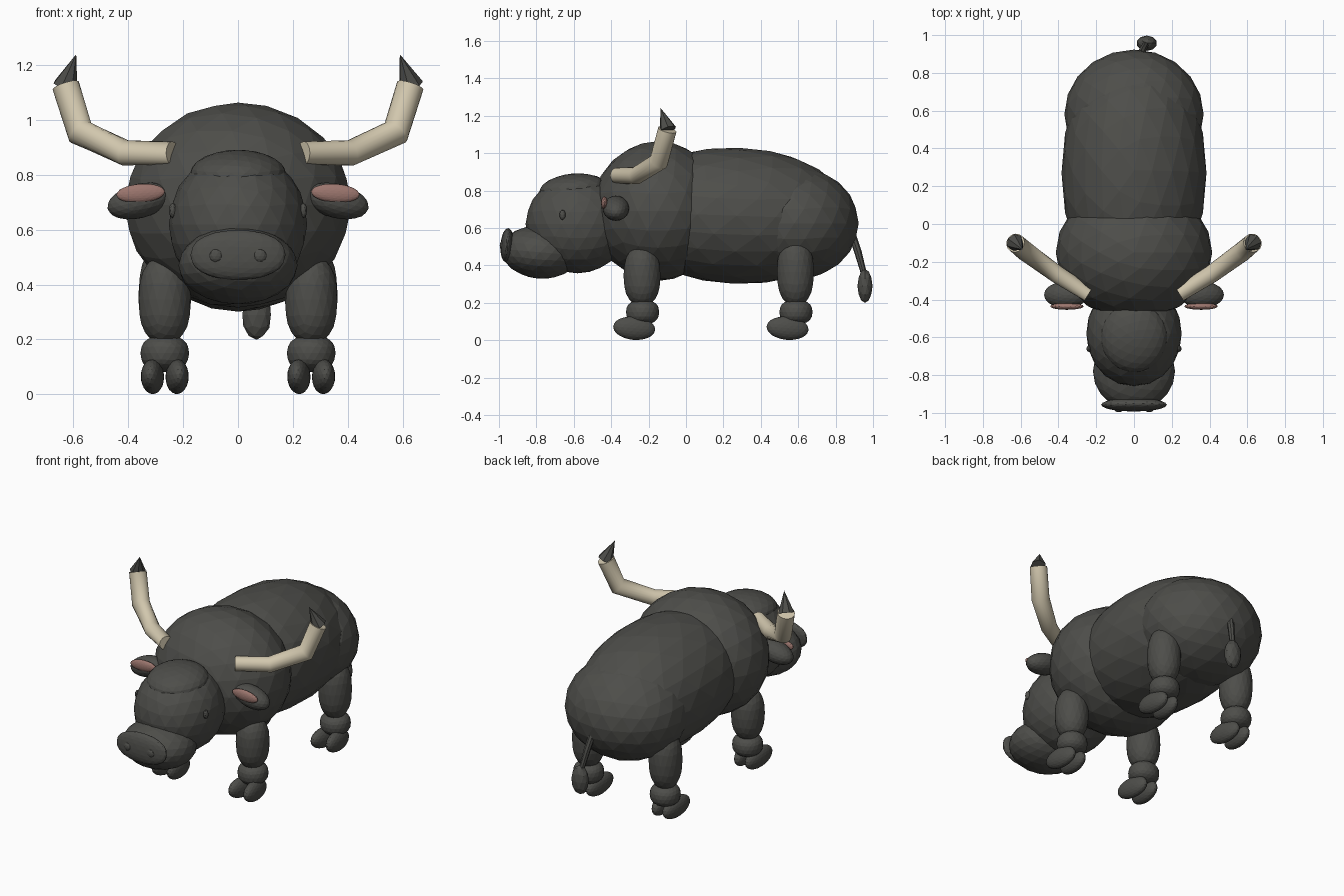
import bpy, bmesh, math
from mathutils import Vector, Matrix, Euler

if "Cube" in bpy.data.objects:
    bpy.data.objects.remove(bpy.data.objects["Cube"])


def material(name, rgb):
    m = bpy.data.materials.new(name)
    m.diffuse_color = (*rgb, 1)
    m.use_nodes = True
    m.node_tree.nodes["Principled BSDF"].inputs["Base Color"].default_value = m.diffuse_color
    return m


HIDE = material("dark_hide", (0.075, 0.075, 0.068))
HORN = material("ivory", (0.64, 0.57, 0.42))
PINK = material("inner_ear_pink", (0.33, 0.18, 0.155))


def finish(bm, name, mat, smooth=False):
    bmesh.ops.recalc_face_normals(bm, faces=bm.faces)
    for f in bm.faces:
        f.smooth = smooth
    me = bpy.data.meshes.new(name)
    bm.to_mesh(me)
    bm.free()
    me.materials.append(mat)
    ob = bpy.data.objects.new(name, me)
    bpy.context.collection.objects.link(ob)
    return ob


def blob(name, center, radii, mat=HIDE, rot=(0, 0, 0), detail=3, full=(1, 1, 1)):
    """Faceted ellipsoid; 'full' below 1 makes an axis more barrel-like."""
    bm = bmesh.new()
    bmesh.ops.create_icosphere(bm, subdivisions=detail, radius=1.01)
    r = Euler([math.radians(a) for a in rot]).to_matrix()
    for v in bm.verts:
        p = [math.copysign(abs(c) ** e, c) * s for c, e, s in zip(v.co, full, radii)]
        v.co = r @ Vector(p) + Vector(center)
    return finish(bm, name, mat)


def tube(name, points, radii, mat, sides=12, smooth=False):
    """Mitred tube swept along a path, with closed ends."""
    pts = [Vector(p) for p in points]
    bm = bmesh.new()
    rings = []
    for i, p in enumerate(pts):
        d = (pts[min(i + 1, len(pts) - 1)] - pts[max(i - 1, 0)]).normalized()
        side = d.cross(Vector((0.6, -0.8, 0))).normalized()
        if abs(d.z) > 0.98:
            side = Vector((1, 0, 0))
        up = side.cross(d).normalized()
        rings.append([bm.verts.new(p + radii[i] * (side * math.cos(a) + up * math.sin(a)))
                      for a in (2 * math.pi * k / sides for k in range(sides))])
    for a, b in zip(rings, rings[1:]):
        for k in range(sides):
            bm.faces.new((a[k], a[(k + 1) % sides], b[(k + 1) % sides], b[k]))
    bm.faces.new(rings[0])
    bm.faces.new(rings[-1])
    ob = finish(bm, name, mat, smooth)
    for f in ob.data.polygons:
        if len(f.vertices) > 4:
            f.use_smooth = False
    return ob


def spike(name, base, tip, radius, mat, sides=7):
    """Pointed cone from base centre to tip."""
    base, tip = Vector(base), Vector(tip)
    q = (tip - base).to_track_quat('Z', 'Y')
    bm = bmesh.new()
    ring = [bm.verts.new(base + q @ Vector((radius * math.cos(a), radius * math.sin(a), 0)))
            for a in (2 * math.pi * k / sides for k in range(sides))]
    top = bm.verts.new(tip)
    for k in range(sides):
        bm.faces.new((ring[k], ring[(k + 1) % sides], top))
    bm.faces.new(ring)
    return finish(bm, name, mat)


# Body masses
blob("torso", (0, 0.27, 0.665), (0.38, 0.60, 0.36), rot=(-2, 0, 0), full=(1, 0.9, 1))
blob("shoulders", (0, -0.15, 0.69), (0.41, 0.35, 0.37))
blob("rump", (0, 0.58, 0.625), (0.365, 0.34, 0.30))

# Head
blob("head", (0, -0.58, 0.62), (0.25, 0.275, 0.26), full=(0.95, 1, 1))
blob("forehead_hair", (0, -0.60, 0.80), (0.175, 0.185, 0.09), rot=(5, 0, 0))
blob("muzzle", (0, -0.78, 0.47), (0.215, 0.205, 0.14), rot=(-5, 0, 0))
blob("nose_pad", (0, -0.957, 0.508), (0.172, 0.034, 0.09), rot=(-4, 0, 0), full=(0.9, 1, 0.9))

# Tail
tube("tail", [(0.03, 0.89, 0.56), (0.045, 0.92, 0.47), (0.062, 0.95, 0.36)],
     [0.02, 0.02, 0.016], HIDE, 8)
blob("tail_tuft", (0.068, 0.957, 0.29), (0.054, 0.04, 0.09), detail=2)

# Paired parts
for s, side in ((1, "left"), (-1, "right")):
    blob(f"nostril_{side}", (s * 0.08, -0.982, 0.505), (0.025, 0.014, 0.025), detail=2)
    blob(f"eye_{side}", (s * 0.238, -0.66, 0.67), (0.014, 0.017, 0.027), detail=2)
    blob(f"ear_{side}", (s * 0.36, -0.375, 0.705), (0.118, 0.07, 0.062), rot=(0, s * 14, 0))
    blob(f"inner_ear_{side}", (s * 0.355, -0.436, 0.733), (0.088, 0.018, 0.034),
         PINK, rot=(0, s * 4, 0))
    tube(f"horn_{side}", [(s * 0.24, -0.37, 0.88), (s * 0.41, -0.265, 0.88),
                          (s * 0.575, -0.145, 0.955), (s * 0.628, -0.10, 1.125)],
         [0.042, 0.047, 0.052, 0.05], HORN, 20, smooth=True)
    spike(f"horn_tip_{side}", (s * 0.63, -0.098, 1.125), (s * 0.59, -0.135, 1.24), 0.047, HIDE)

    # Legs: rounded upper limb, ankle and two toes
    for end, y in (("front", -0.235), ("hind", 0.585)):
        hind = 0.02 if end == "hind" else 0
        blob(f"{end}_leg_{side}", (s * 0.267, y, 0.345 + hind), (0.095, 0.098, 0.165 + hind),
             full=(1, 1, 0.8))
        blob(f"{end}_ankle_{side}", (s * 0.267, y + 0.003, 0.15), (0.088, 0.088, 0.068),
             full=(1, 1, 0.8))
        for t in (-1, 1):
            blob(f"{end}_toe_{side}_{'outer' if t > 0 else 'inner'}",
                 (s * (0.267 + t * 0.045), y - 0.042, 0.064), (0.041, 0.112, 0.062),
                 rot=(-5, 0, s * t * 5))
